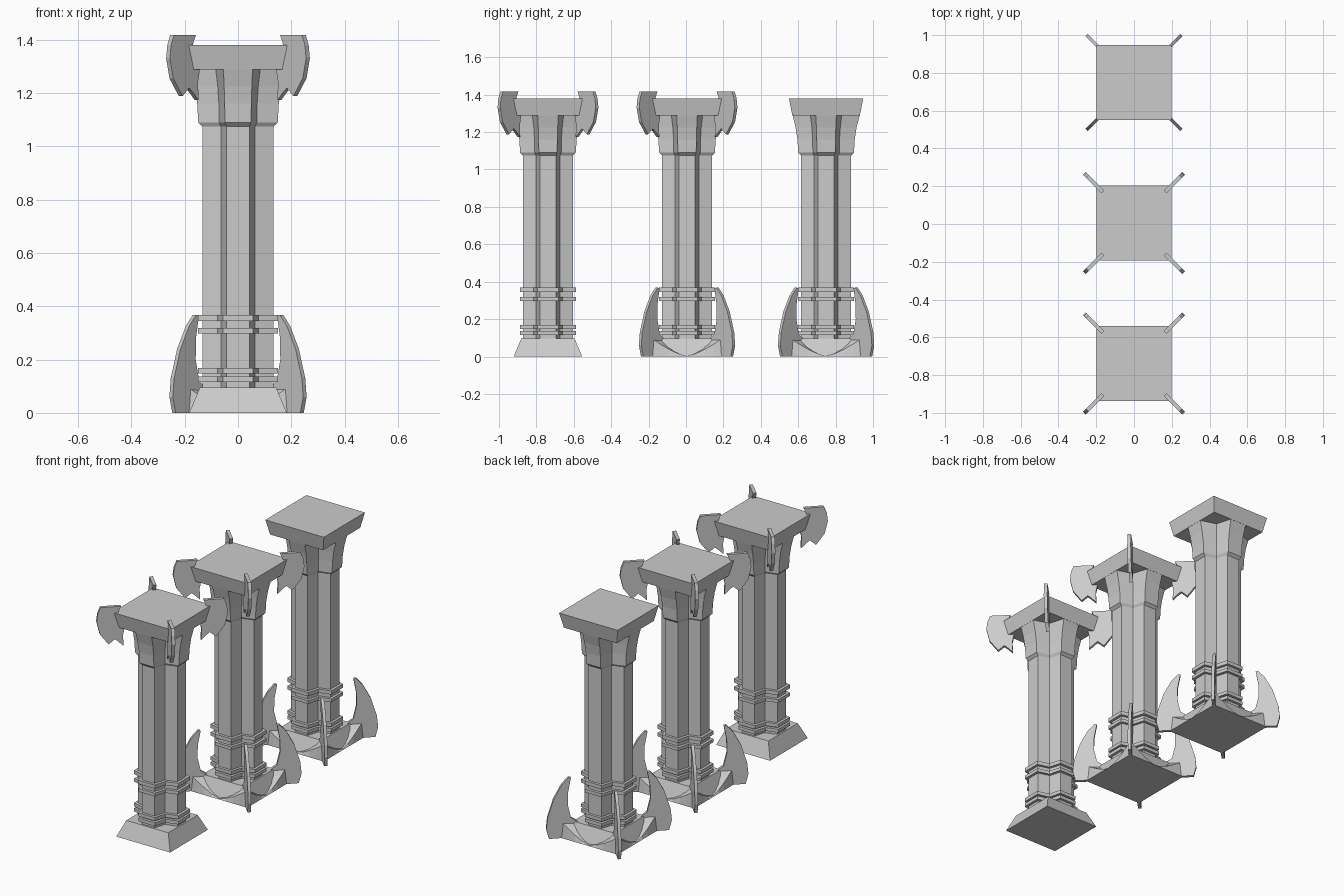
import bpy, bmesh, math
from mathutils import Vector, Matrix

if "Cube" in bpy.data.objects:
    bpy.data.objects.remove(bpy.data.objects["Cube"])


def make_object(name, bm, y):
    bmesh.ops.recalc_face_normals(bm, faces=bm.faces)
    mesh = bpy.data.meshes.new(name)
    bm.to_mesh(mesh)
    bm.free()
    ob = bpy.data.objects.new(name, mesh)
    ob.location.y = y
    bpy.context.collection.objects.link(ob)
    return ob


def loft(bm, loops):
    """Skin a stack of closed loops and cap both ends."""
    rows = [[bm.verts.new(p) for p in loop] for loop in loops]
    n = len(rows[0])
    for a, b in zip(rows, rows[1:]):
        for i in range(n):
            j = (i + 1) % n
            bm.faces.new((a[i], a[j], b[j], b[i]))
    bm.faces.new(rows[0][::-1])
    bm.faces.new(rows[-1])


def cross(tip, half, inner, z):
    """Cross section: four tapering arms with re-entrant corners."""
    pts = []
    for k in range(4):
        rot = Matrix.Rotation(k * math.pi / 2, 3, 'Z')
        for x, y in ((tip, -half), (tip, half), (inner, inner)):
            pts.append(rot @ Vector((x, y, z)))
    return pts


def square(r, z):
    return [(-r, -r, z), (r, -r, z), (r, r, z), (-r, r, z)]


def corner_blades(name, outline, thick, y):
    """Flat blade standing on the diagonal at each of the four corners."""
    bm = bmesh.new()
    for k in range(4):
        a = math.pi / 4 + k * math.pi / 2
        rot = Matrix.Rotation(a, 3, 'Z')
        loft(bm, [[rot @ Vector((u * math.sqrt(2), s * thick / 2, z))
                   for u, z in outline] for s in (-1, 1)])
    make_object(name, bm, y)


BASE_HORN = [(0.10, 0), (0.24, 0), (0.251, 0.06), (0.246, 0.13), (0.222, 0.24),
             (0.19, 0.325), (0.163, 0.368), (0.153, 0.365), (0.164, 0.28),
             (0.165, 0.2), (0.152, 0.12), (0.12, 0.09)]
TOP_HORN = [(0.165, 1.418), (0.247, 1.418), (0.258, 1.38), (0.2625, 1.33),
            (0.25, 1.255), (0.215, 1.188), (0.205, 1.2), (0.19, 1.218),
            (0.178, 1.205), (0.155, 1.173), (0.157, 1.24), (0.15, 1.29),
            (0.15, 1.36), (0.18, 1.37)]


def base_brackets(y):
    """Scooped skirt on each side, rising from mid-side to the corners."""
    bm = bmesh.new()
    n = 8
    for k in range(4):
        rot = Matrix.Rotation(k * math.pi / 2, 3, 'Z')
        loops = []
        for i in range(n + 1):
            t = -1 + 2 * i / n
            h = 0.002 + 0.095 * abs(t) ** 1.4
            xo, xi = 0.197 * t, 0.13 * t
            loops.append([rot @ Vector(p) for p in (
                (xo, -0.197, 0), (xo * 0.965, -0.19, h),
                (xi, -0.13, h), (xi, -0.13, 0))])
        loft(bm, loops)
    make_object("base_brackets", bm, y)


def pillar(y, base_horns, top_horns):
    # sloped plinth
    bm = bmesh.new()
    loft(bm, [square(0.183, 0), square(0.143, 0.095)])
    make_object("plinth", bm, y)
    # shaft
    bm = bmesh.new()
    loft(bm, [cross(0.134, 0.043, 0.064, z) for z in (0.09, 1.08)])
    make_object("shaft", bm, y)
    # bands around the lower shaft
    bm = bmesh.new()
    for z0, z1 in ((0.345, 0.368), (0.298, 0.318), (0.147, 0.168), (0.115, 0.136)):
        loft(bm, [cross(0.15, 0.056, 0.077, z) for z in (z0, z1)])
    make_object("bands", bm, y)
    # flared capital
    bm = bmesh.new()
    loft(bm, [cross(*c) for c in (
        (0.134, 0.043, 0.064, 1.075), (0.149, 0.049, 0.071, 1.09),
        (0.153, 0.050, 0.072, 1.16), (0.163, 0.052, 0.076, 1.225),
        (0.18, 0.055, 0.084, 1.292))])
    make_object("capital", bm, y)
    # top slab
    bm = bmesh.new()
    loft(bm, [square(0.18, 1.288), square(0.199, 1.38)])
    make_object("top_slab", bm, y)
    # corner ornaments
    if base_horns:
        base_brackets(y)
        corner_blades("base_horns", BASE_HORN, 0.018, y)
    if top_horns:
        corner_blades("top_horns", TOP_HORN, 0.02, y)


pillar(-0.738, False, True)
pillar(0.0055, True, True)
pillar(0.749, True, False)
